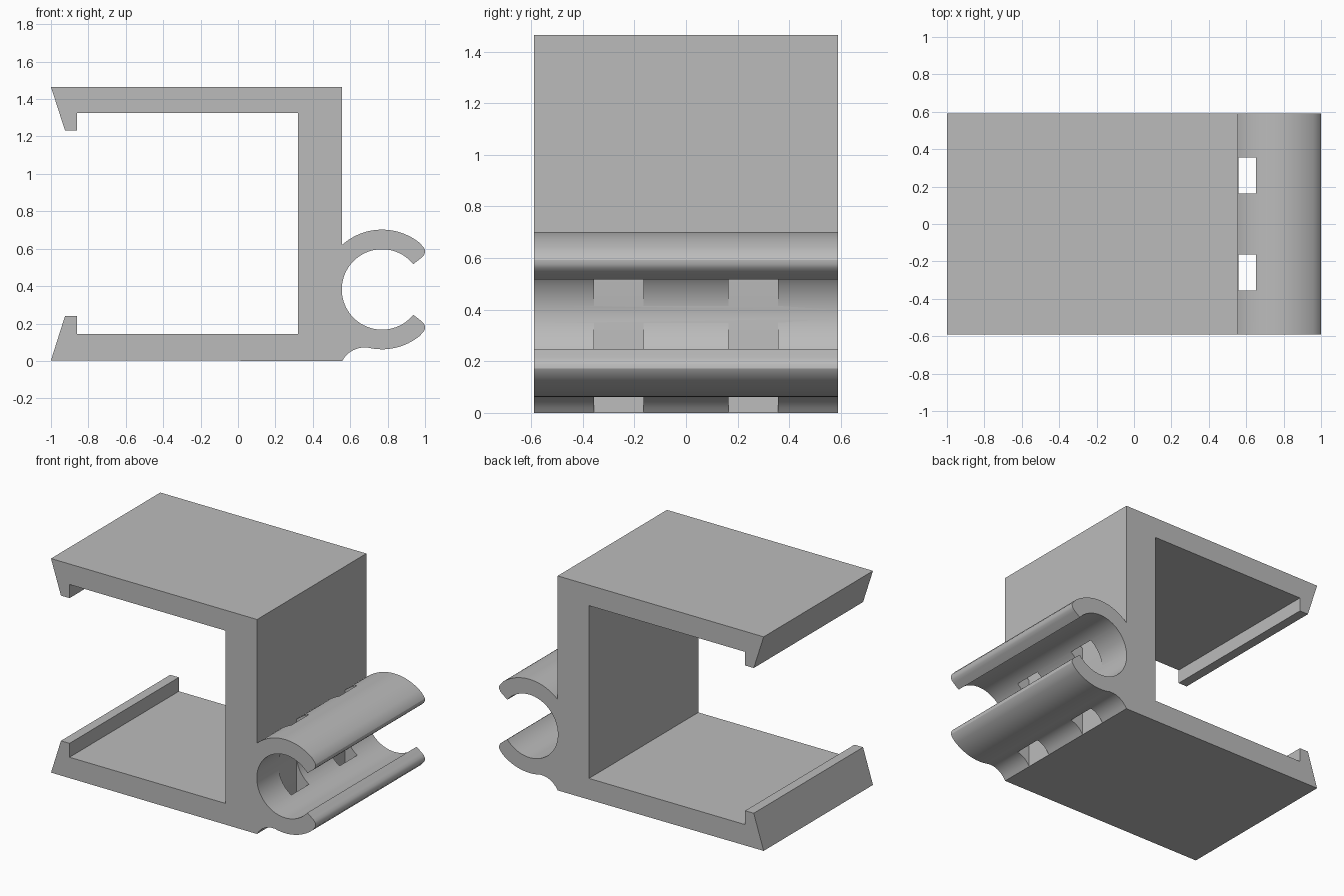
import bpy
import bmesh
from math import cos, sin, radians

cube = bpy.data.objects.get("Cube")
if cube:
    bpy.data.objects.remove(cube, do_unlink=True)

HALF_DEPTH = 0.59
WALL_X = 0.557
CX, CZ = 0.77, 0.382          # centre of the round clip
BORE, OUTER = 0.215, 0.32     # clip radii

grey = bpy.data.materials.new("plain grey")
grey.use_nodes = True
colour = (0.5, 0.5, 0.5, 1)
grey.diffuse_color = colour
grey.node_tree.nodes["Principled BSDF"].inputs["Base Color"].default_value = colour


def arc(radius, start, end, steps):
    angles = [radians(start + (end - start) * i / steps) for i in range(steps + 1)]
    return [(CX + radius * cos(a), CZ + radius * sin(a)) for a in angles]


def flip(points):
    """Mirror points across the clip's centre height, in reverse order."""
    return [(x, 2 * CZ - z) for x, z in reversed(points)]


def extrude_profile(name, points, y0, y1):
    bm = bmesh.new()
    face = bm.faces.new([bm.verts.new((x, y0, z)) for x, z in points])
    result = bmesh.ops.extrude_face_region(bm, geom=[face])
    verts = [v for v in result["geom"] if isinstance(v, bmesh.types.BMVert)]
    bmesh.ops.translate(bm, verts=verts, vec=(0, y1 - y0, 0))
    bmesh.ops.recalc_face_normals(bm, faces=bm.faces[:])
    mesh = bpy.data.meshes.new(name)
    bm.to_mesh(mesh)
    bm.free()
    mesh.materials.append(grey)
    obj = bpy.data.objects.new(name, mesh)
    bpy.context.collection.objects.link(obj)
    return obj


# Channel: hooked lips, two flanges and a thick web
channel = [(WALL_X, 1.465), (-1, 1.465), (-0.925, 1.232), (-0.86, 1.232),
           (-0.86, 1.325), (0.32, 1.325), (0.32, 0.145), (-0.86, 0.145),
           (-0.86, 0.24), (-0.925, 0.24), (-1, 0.003), (0.42, 0), (WALL_X, 0)]

# Clip: fillet under the lower jaw, two jaws with rounded tips, round bore
fillet = [(0.572, 0.022), (0.592, 0.042), (0.615, 0.057), (0.64, 0.067), (0.665, 0.0715)]
tip = [(0.978, 0.549), (0.992, 0.562), (0.999, 0.577), (1.0, 0.592), (0.993, 0.606)]
lower_jaw = arc(OUTER, 256, 309, 16) + flip(tip)
bore = arc(BORE, -39, -321, 64)
upper_jaw = tip + arc(OUTER, 51, 131.7, 24)

clip_channel = extrude_profile("clip_channel", channel + fillet + lower_jaw + bore + upper_jaw,
                               -HALF_DEPTH, HALF_DEPTH)

# Two vertical slots through the clip beside the web
for side in (-1, 1):
    x0, x1 = WALL_X + 0.0005, 0.652
    slot = extrude_profile("slot_cutter", [(x0, -0.1), (x1, -0.1), (x1, 0.8), (x0, 0.8)],
                           side * 0.26 - 0.096, side * 0.26 + 0.096)
    slot.hide_render = True
    cut = clip_channel.modifiers.new("slot", "BOOLEAN")
    cut.operation = "DIFFERENCE"
    cut.solver = "EXACT"
    cut.object = slot
    bpy.context.view_layer.objects.active = clip_channel
    bpy.ops.object.modifier_apply(modifier=cut.name)
    bpy.data.objects.remove(slot, do_unlink=True)

# Smooth the curves, keep corners sharp
bpy.ops.object.select_all(action="DESELECT")
clip_channel.select_set(True)
bpy.context.view_layer.objects.active = clip_channel
bpy.ops.object.shade_smooth_by_angle(angle=radians(30))
